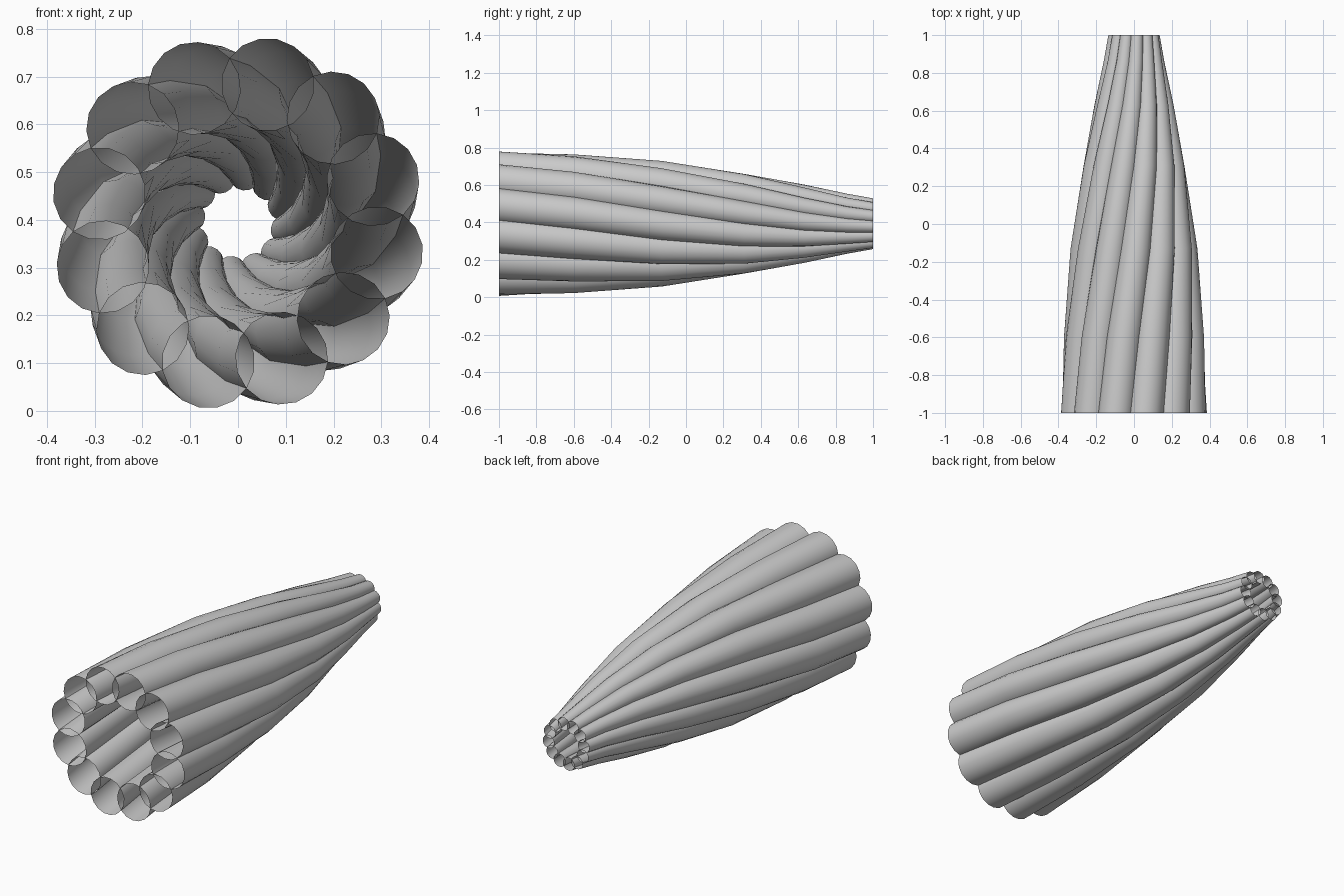
import bpy, bmesh
from math import sin, cos, radians, tau

if "Cube" in bpy.data.objects:
    bpy.data.objects.remove(bpy.data.objects["Cube"])

TUBES, SIDES = 12, 16
CENTRE_Z = 0.393
# stations along the bundle: y, outer radius, clockwise twist in degrees
STATIONS = [(-1.0, 0.394, 0), (-0.6, 0.377, 7.5), (-0.13, 0.336, 20),
            (0.31, 0.274, 33), (0.63, 0.21, 44), (0.86, 0.161, 52),
            (1.0, 0.137, 56)]


def twisted_tube(name, start_angle):
    """One open tapering tube, swept along the twisting cone."""
    bm = bmesh.new()
    rings = []
    for y, outer, twist in STATIONS:
        angle = radians(start_angle - twist)
        ring_r, tube_r = outer * 0.754, outer * 0.246
        cx, cz = ring_r * cos(angle), CENTRE_Z + ring_r * sin(angle)
        rings.append([bm.verts.new((cx + tube_r * cos(angle + tau * s / SIDES), y,
                                    cz + tube_r * sin(angle + tau * s / SIDES)))
                      for s in range(SIDES)])
    for a, b in zip(rings, rings[1:]):
        for s in range(SIDES):
            t = (s + 1) % SIDES
            bm.faces.new((a[s], b[s], b[t], a[t])).smooth = True
    bmesh.ops.recalc_face_normals(bm, faces=bm.faces)
    # keep normals pointing out of the open tube
    f = bm.faces[:][0]
    f.normal_update()
    mid = sum((v.co for v in rings[0]), rings[0][0].co * 0) / SIDES
    out = rings[0][0].co - mid
    if f.normal.dot(out) < 0:
        bmesh.ops.reverse_faces(bm, faces=bm.faces)
    mesh = bpy.data.meshes.new(name)
    bm.to_mesh(mesh)
    bm.free()
    obj = bpy.data.objects.new(name, mesh)
    bpy.context.collection.objects.link(obj)


# ring of overlapping tubes
for i in range(TUBES):
    twisted_tube(f"twisted_tube_{i + 1}", 18 + 360 / TUBES * i)
